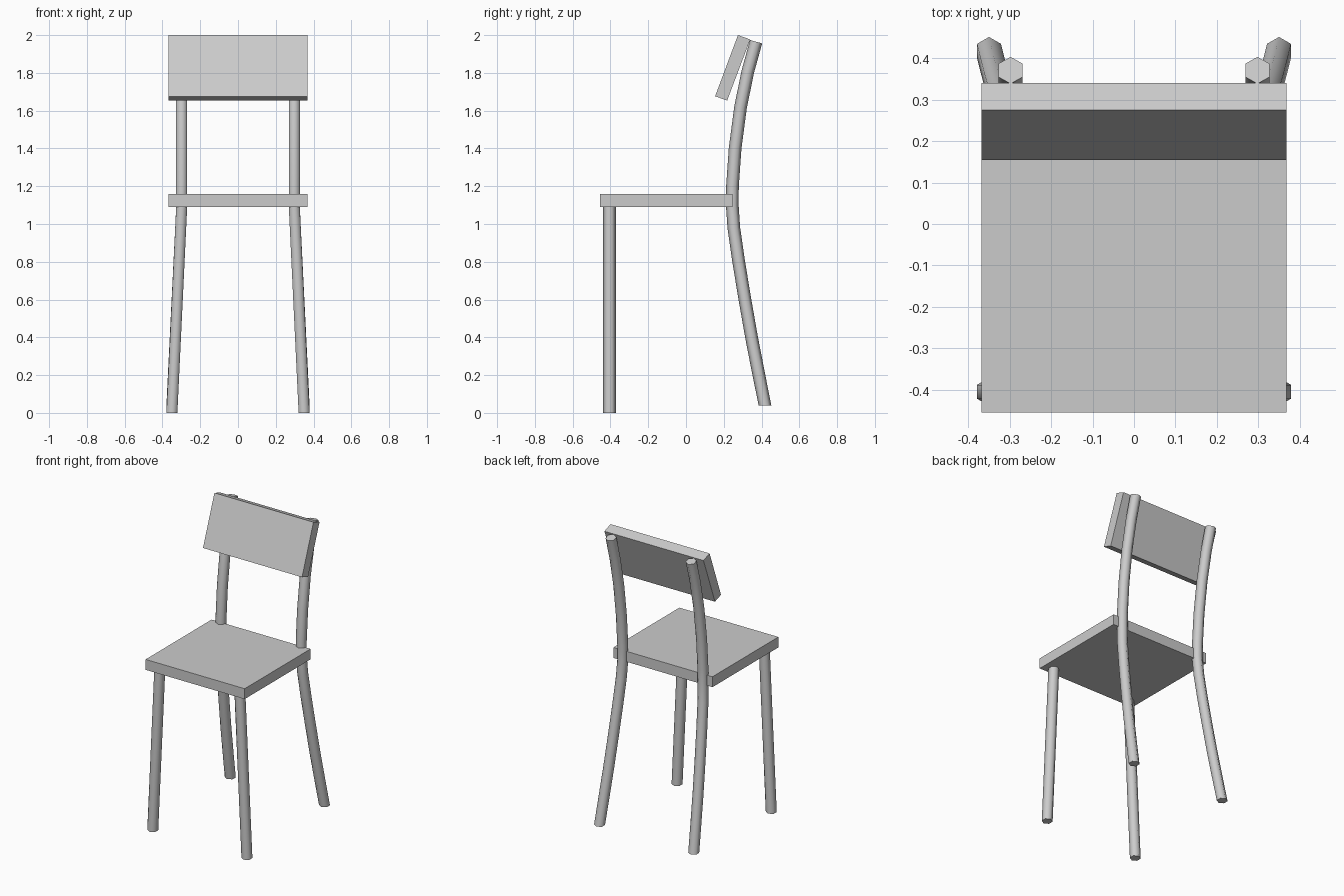
import bpy, bmesh
from math import sin, cos, pi, atan2, radians

if "Cube" in bpy.data.objects:
    bpy.data.objects.remove(bpy.data.objects["Cube"])

HALF_W = 0.368   # half width of seat and backrest
R, SIDES = 0.0335, 6


def add_object(name, bm):
    bmesh.ops.recalc_face_normals(bm, faces=bm.faces)
    mesh = bpy.data.meshes.new(name)
    bm.to_mesh(mesh)
    bm.free()
    ob = bpy.data.objects.new(name, mesh)
    bpy.context.collection.objects.link(ob)
    return ob


def slab(name, profile):
    """Extrude a side (y, z) profile across the chair's width."""
    bm = bmesh.new()
    face = bm.faces.new([bm.verts.new((-HALF_W, y, z)) for y, z in profile])
    ext = bmesh.ops.extrude_face_region(bm, geom=[face])["geom"]
    bmesh.ops.translate(bm, vec=(2 * HALF_W, 0, 0),
                        verts=[v for v in ext if isinstance(v, bmesh.types.BMVert)])
    return add_object(name, bm)


def leg_pair(name, path):
    """Sweep a hexagon along the path and mirror it to the other side."""
    bm = bmesh.new()
    rings = []
    for i, (x, y, z) in enumerate(path):
        a, b = path[max(i - 1, 0)], path[min(i + 1, len(path) - 1)]
        tilt = 0 if i == 0 else atan2(b[1] - a[1], b[2] - a[2])
        ring = []
        for k in range(SIDES):
            t = 2 * pi * k / SIDES
            d = R * cos(t)
            ring.append(bm.verts.new((x + R * sin(t), y + d * cos(tilt), z - d * sin(tilt))))
        rings.append(ring)
    for lo, hi in zip(rings, rings[1:]):
        for k in range(SIDES):
            n = (k + 1) % SIDES
            bm.faces.new((lo[k], lo[n], hi[n], hi[k]))
    bm.faces.new(rings[0])
    bm.faces.new(rings[-1])
    ob = add_object(name, bm)
    mod = ob.modifiers.new("mirror", 'MIRROR')
    mod.use_axis[0] = True
    mod.use_mirror_merge = False
    # smooth around the leg, crisp at its ends
    bpy.ops.object.select_all(action='DESELECT')
    ob.select_set(True)
    bpy.context.view_layer.objects.active = ob
    bpy.ops.object.shade_smooth_by_angle(angle=radians(70))
    return ob


# Seat board
slab("seat", [(-0.455, 1.09), (0.245, 1.09), (0.245, 1.16), (-0.455, 1.16)])

# Tilted backrest board
slab("backrest", [(0.154, 1.676), (0.218, 1.654), (0.34, 1.977), (0.275, 2.0)])

# Straight front legs, splayed sideways
leg_pair("front_legs", [(0.35, -0.405, 0), (0.298, -0.405, 1.09)])

# Curved back legs running up to carry the backrest
side_curve = [(0.418, 0.04), (0.382, 0.22), (0.347, 0.40), (0.312, 0.60), (0.279, 0.80),
              (0.253, 0.98), (0.245, 1.10), (0.246, 1.20), (0.260, 1.40), (0.289, 1.62),
              (0.328, 1.81), (0.371, 1.965)]
leg_pair("back_legs", [(0.298 + 0.052 * max(0, 1.09 - z) / 1.05, y, z) for y, z in side_curve])
